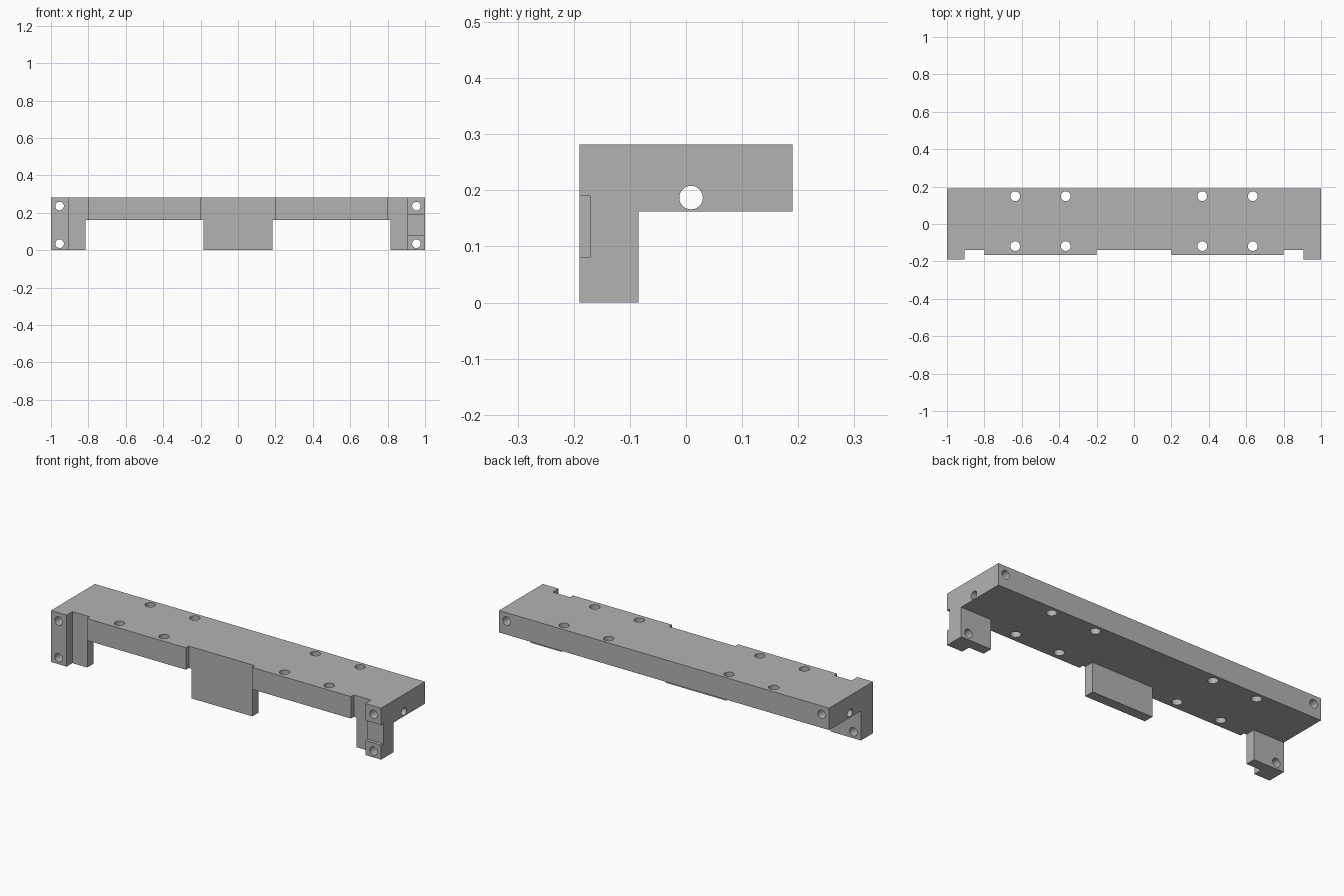
import bpy, bmesh
from mathutils import Matrix

cube = bpy.data.objects.get("Cube")
if cube:
    bpy.data.objects.remove(cube, do_unlink=True)

HEIGHT, UNDERSIDE = 0.282, 0.162
BACK, LUG_FRONT, RAIL_FRONT, TAB_FRONT, LEG_BACK = 0.19, -0.19, -0.165, -0.14, -0.085

grey = bpy.data.materials.new("machined grey")
grey.use_nodes = True
colour = (0.45, 0.45, 0.45, 1)
grey.diffuse_color = colour
grey.node_tree.nodes["Principled BSDF"].inputs["Base Color"].default_value = colour


def make_object(name, bm):
    bmesh.ops.recalc_face_normals(bm, faces=bm.faces[:])
    mesh = bpy.data.meshes.new(name)
    bm.to_mesh(mesh)
    bm.free()
    mesh.materials.append(grey)
    obj = bpy.data.objects.new(name, mesh)
    bpy.context.collection.objects.link(obj)
    return obj


def cut(cutter):
    cutter.hide_render = True
    mod = bracket.modifiers.new("cut", 'BOOLEAN')
    mod.operation, mod.solver, mod.object = 'DIFFERENCE', 'EXACT', cutter
    bpy.ops.object.modifier_apply(modifier=mod.name)
    bpy.data.objects.remove(cutter, do_unlink=True)


def cut_box(name, low, high):
    size = [b - a for a, b in zip(low, high)]
    centre = [(a + b) / 2 for a, b in zip(low, high)]
    bm = bmesh.new()
    bmesh.ops.create_cube(bm, size=1, matrix=Matrix.Translation(centre) @ Matrix.Diagonal((*size, 1)))
    cut(make_object(name, bm))


def drill(name, centre, radius, axis, length=1):
    turn = {'X': Matrix.Rotation(1.570796, 4, 'Y'),
            'Y': Matrix.Rotation(1.570796, 4, 'X'),
            'Z': Matrix.Identity(4)}[axis]
    bm = bmesh.new()
    bmesh.ops.create_cone(bm, cap_ends=True, segments=32, radius1=radius, radius2=radius,
                          depth=length, matrix=Matrix.Translation(centre) @ turn)
    cut(make_object(name, bm))


# Full-height block from the mirrored plan outline
half = [(0.2, TAB_FRONT), (0.2, RAIL_FRONT), (0.8, RAIL_FRONT), (0.8, TAB_FRONT),
        (0.905, TAB_FRONT), (0.905, LUG_FRONT), (1, LUG_FRONT), (1, BACK)]
outline = half + [(-x, y) for x, y in reversed(half)]
bm = bmesh.new()
base = bm.faces.new([bm.verts.new((x, y, 0)) for x, y in outline])
top = bmesh.ops.extrude_face_region(bm, geom=[base])["geom"]
bmesh.ops.translate(bm, vec=(0, 0, HEIGHT), verts=[v for v in top if isinstance(v, bmesh.types.BMVert)])
bracket = make_object("mounting_bracket", bm)
bpy.context.view_layer.objects.active = bracket
bracket.select_set(True)

# Clear space behind the legs and between them
cut_box("rear_clearance", (-1.2, LEG_BACK, -0.1), (1.2, 0.4, UNDERSIDE))
cut_box("left_opening", (0.185, -0.4, -0.1), (0.815, 0.1, UNDERSIDE))
cut_box("right_opening", (-0.815, -0.4, -0.1), (-0.185, 0.1, UNDERSIDE))

# Shallow notch in the front of the left lug
cut_box("lug_notch", (0.85, -0.3, 0.08), (1.1, -0.171, 0.19))

# Bolt holes through plate and lugs, and one long bore
for side in (-1, 1):
    for x in (0.365, 0.635):
        for y in (-0.118, 0.148):
            drill("plate_hole", (side * x, y, 0.2), 0.026, 'Z')
    for z in (0.035, 0.236):
        drill("lug_hole", (side * 0.954, 0, z), 0.023, 'Y')
drill("long_bore", (0, 0.009, 0.187), 0.021, 'X', 3)

bpy.ops.object.shade_smooth_by_angle()
